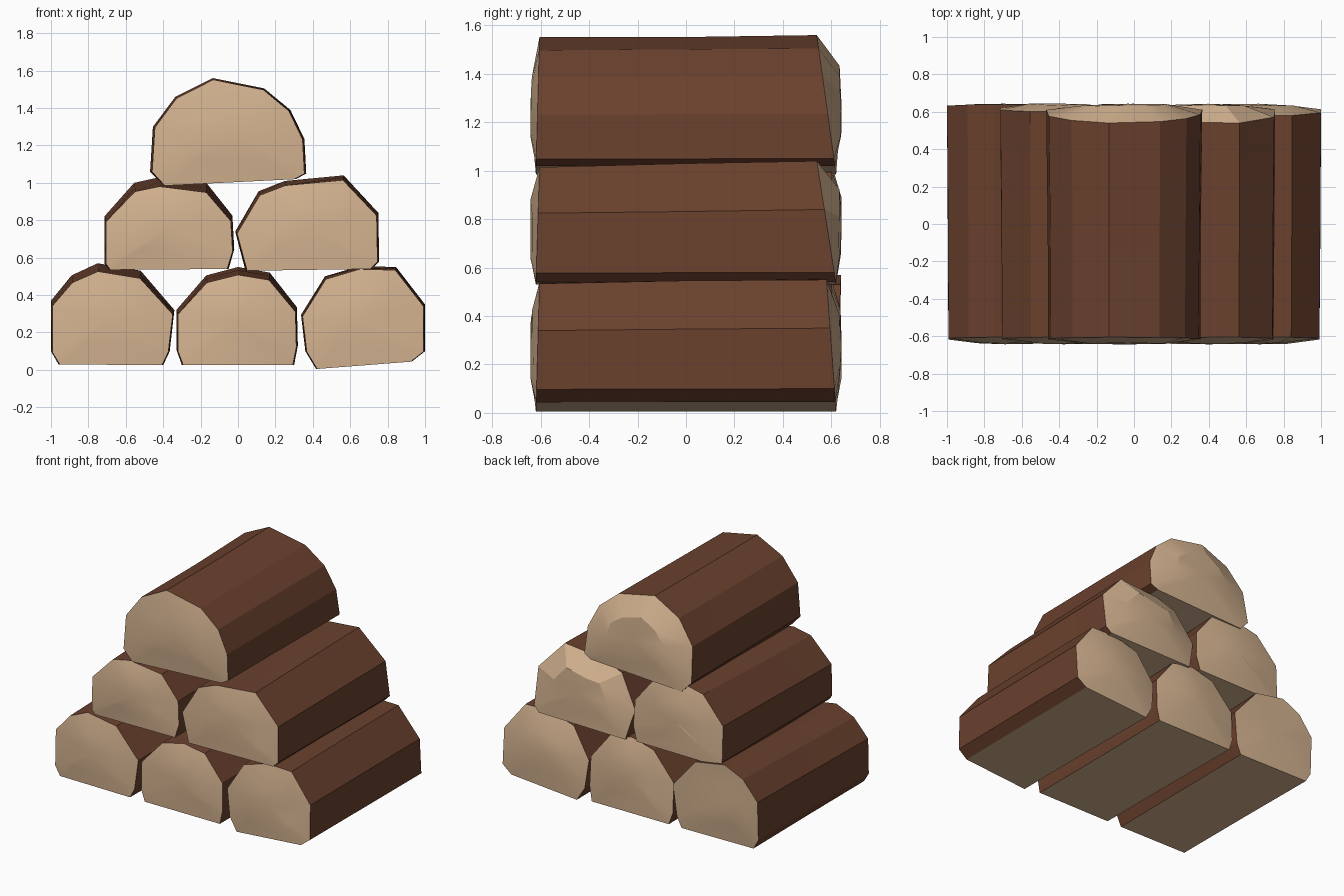
import bpy, bmesh, math, random
from mathutils import Vector

if "Cube" in bpy.data.objects:
    bpy.data.objects.remove(bpy.data.objects["Cube"])

random.seed(4)


def material(name, rgb):
    m = bpy.data.materials.new(name)
    m.diffuse_color = (*rgb, 1)
    m.use_nodes = True
    m.node_tree.nodes["Principled BSDF"].inputs["Base Color"].default_value = m.diffuse_color
    return m


bark = material("brown bark", (0.145, 0.053, 0.027))
wood = material("pale cut wood", (0.66, 0.45, 0.28))


def log(name, outline, rise, back_y):
    """Split log along y. outline runs from bottom left over the top to bottom right,
    rise = height ratio of the front end, back_y = y of the top of the back end."""
    bm = bmesh.new()
    n = len(outline)
    z0 = min(z for x, z in outline)
    z1 = max(z for x, z in outline)
    cx = sum(x for x, z in outline) / n

    def ring(y_low, y_high, sx, sz, jitter=0.0):
        pts = []
        for x, z in outline:
            t = (z - z0) / (z1 - z0)
            j = random.uniform(-jitter, jitter)
            pts.append(bm.verts.new((cx + (x - cx) * (sx + j), y_low + (y_high - y_low) * t,
                                     z0 + (z - z0) * (sz + j))))
        return pts

    front = ring(-0.62, -0.605, 0.975, rise)
    middle = ring(0.0, 0.0, 0.985, (1 + rise) / 2, 0.01)
    back = ring(0.62, back_y, 1.0, 1.0)

    # bark sides, with the flat split underside in pale wood
    for a, b in ((front, middle), (middle, back)):
        for i in range(n):
            k = (i + 1) % n
            f = bm.faces.new((a[i], a[k], b[k], b[i]))
            f.material_index = 1 if i == n - 1 else 0

    # slightly domed cut ends
    for edge, y in ((front, -0.643), (back, 0.643)):
        centre = sum((v.co for v in edge), Vector()) / n
        inner = []
        for v in edge:
            p = centre.lerp(v.co, random.uniform(0.45, 0.6))
            inner.append(bm.verts.new((p.x, y - math.copysign(random.uniform(0, 0.012), y), p.z)))
        hub = bm.verts.new((centre.x, y, centre.z))
        for i in range(n):
            k = (i + 1) % n
            bm.faces.new((edge[i], edge[k], inner[k], inner[i])).material_index = 1
            bm.faces.new((inner[i], inner[k], hub)).material_index = 1

    bmesh.ops.recalc_face_normals(bm, faces=bm.faces)
    mesh = bpy.data.meshes.new(name)
    bm.to_mesh(mesh)
    bm.free()
    mesh.materials.append(bark)
    mesh.materials.append(wood)
    ob = bpy.data.objects.new(name, mesh)
    bpy.context.collection.objects.link(ob)
    bpy.context.view_layer.objects.active = ob
    ob.select_set(True)
    bpy.ops.object.shade_smooth_by_angle(angle=math.radians(18))
    ob.select_set(False)


# bottom row
log("bottom_left_log", [(-0.96, 0.03), (-1.0, 0.10), (-1.0, 0.37), (-0.89, 0.505), (-0.75, 0.57),
                        (-0.52, 0.53), (-0.34, 0.32), (-0.365, 0.10), (-0.40, 0.025)], 0.92, 0.64)
log("bottom_middle_log", [(-0.30, 0.025), (-0.33, 0.11), (-0.33, 0.32), (-0.17, 0.505), (0.0, 0.55),
                          (0.17, 0.52), (0.315, 0.335), (0.32, 0.13), (0.30, 0.025)], 0.92, 0.60)
log("bottom_right_log", [(0.417, 0.005), (0.36, 0.10), (0.337, 0.295), (0.465, 0.50), (0.65, 0.555),
                         (0.845, 0.55), (1.0, 0.35), (1.0, 0.10), (0.93, 0.045)], 0.97, 0.58)
# middle row
log("middle_left_log", [(-0.69, 0.535), (-0.715, 0.57), (-0.715, 0.82), (-0.555, 1.0), (-0.42, 1.03),
                        (-0.165, 0.995), (-0.03, 0.825), (-0.02, 0.645), (-0.05, 0.54)], 0.90, 0.60)
log("middle_right_log", [(0.04, 0.53), (-0.015, 0.74), (0.11, 0.955), (0.25, 1.01), (0.565, 1.04),
                         (0.75, 0.84), (0.755, 0.58), (0.715, 0.54)], 0.95, 0.54)
# top log
log("top_log", [(-0.40, 0.985), (-0.47, 1.06), (-0.455, 1.30), (-0.335, 1.46), (-0.135, 1.56),
                (0.14, 1.505), (0.28, 1.39), (0.355, 1.235), (0.365, 1.05), (0.31, 1.02)], 0.985, 0.54)
